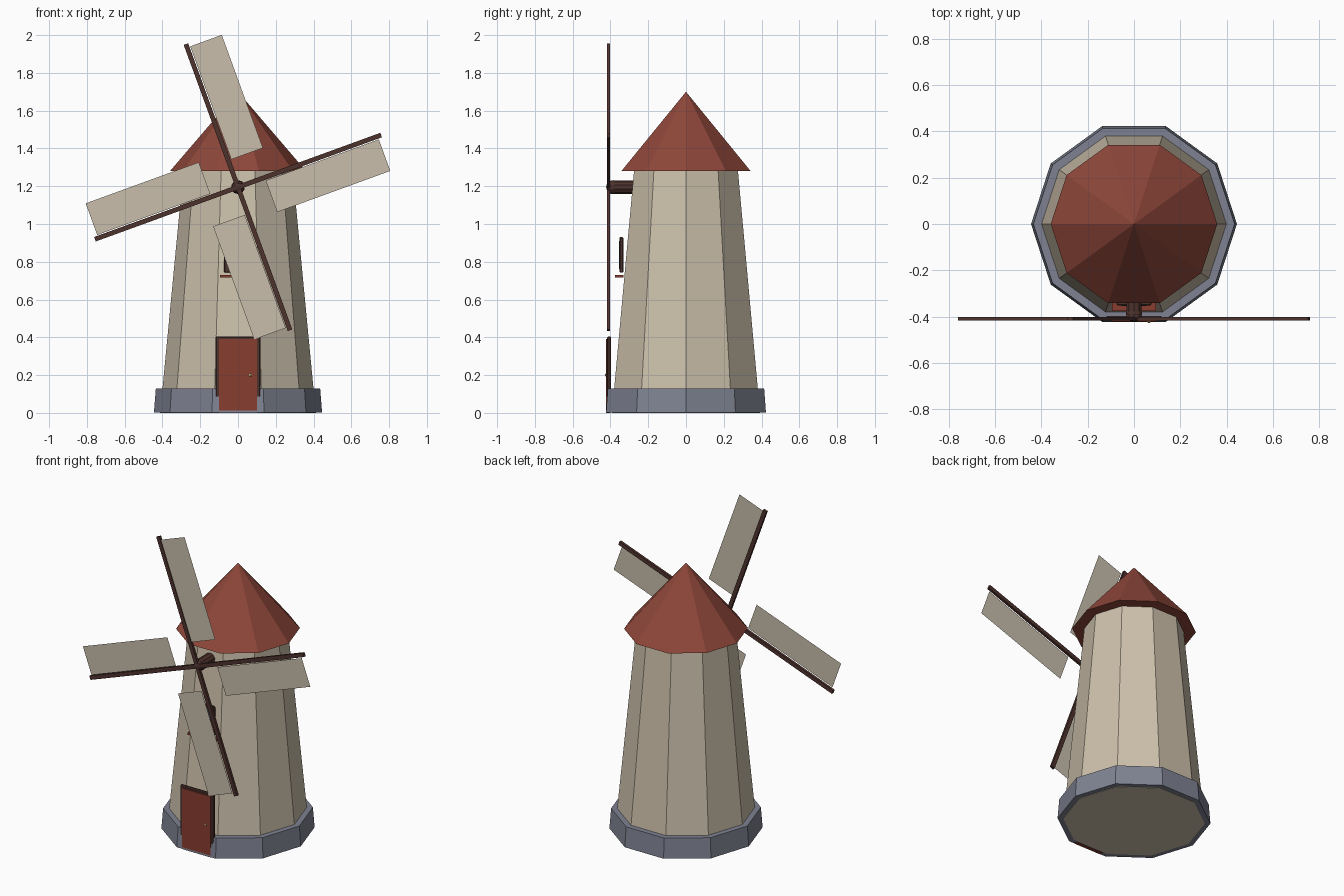
import bpy, math
from mathutils import Matrix, Vector

if "Cube" in bpy.data.objects:
    bpy.data.objects.remove(bpy.data.objects["Cube"])


def mat(name, r, g, b):
    m = bpy.data.materials.new(name)
    m.diffuse_color = (r, g, b, 1)
    m.use_nodes = True
    m.node_tree.nodes["Principled BSDF"].inputs["Base Color"].default_value = m.diffuse_color
    return m


PLASTER = mat("plaster", 0.61, 0.53, 0.41)
CANVAS = mat("canvas", 0.58, 0.51, 0.41)
ROOF = mat("roof_red", 0.27, 0.062, 0.042)
STONE = mat("stone_grey", 0.21, 0.225, 0.285)
WOOD = mat("dark_wood", 0.075, 0.032, 0.026)
DOOR = mat("door_red", 0.25, 0.047, 0.03)
GLASS = mat("dark_glass", 0.05, 0.07, 0.10)
BRASS = mat("brass", 0.58, 0.42, 0.18)


def finish(name, material):
    ob = bpy.context.object
    ob.name = name
    ob.data.materials.append(material)
    return ob


def decagon(name, r1, r2, z1, z2, material):
    """Ten-sided frustum with corners on the x axis."""
    bpy.ops.mesh.primitive_cone_add(vertices=10, radius1=r1, radius2=r2, depth=z2 - z1,
                                    location=(0, 0, (z1 + z2) / 2),
                                    rotation=(0, 0, math.radians(18)))
    return finish(name, material)


def box(name, x, y, z, material, bevel=0):
    """Box from (min, max) ranges, optionally with chamfered edges."""
    bpy.ops.mesh.primitive_cube_add(size=1)
    ob = finish(name, material)
    ob.location = [(a + b) / 2 for a, b in (x, y, z)]
    ob.scale = [b - a for a, b in (x, y, z)]
    bpy.ops.object.transform_apply(location=False, rotation=False, scale=True)
    if bevel:
        mod = ob.modifiers.new("bevel", 'BEVEL')
        mod.width, mod.segments = bevel, 1
    return ob


# Tower body, stone footing and roof
decagon("tower", 0.412, 0.289, 0, 1.285, PLASTER)
decagon("stone_footing", 0.445, 0.435, 0.002, 0.13, STONE)
decagon("roof", 0.36, 0, 1.28, 1.70, ROOF)

# Door
box("door_frame", (-0.12, 0.12), (-0.417, -0.397), (0.05, 0.405), WOOD, 0.005)
box("door", (-0.10, 0.10), (-0.4225, -0.40), (0, 0.39), DOOR)
bpy.ops.mesh.primitive_uv_sphere_add(segments=8, ring_count=6, radius=0.009,
                                     location=(0.065, -0.42, 0.20))
finish("door_knob", BRASS)

# Window
box("window_frame", (-0.075, 0.075), (-0.353, -0.332), (0.742, 0.93), WOOD, 0.005)
box("window_pane", (-0.055, 0.055), (-0.355, -0.345), (0.762, 0.91), GLASS)
box("window_sill", (-0.095, 0.095), (-0.375, -0.332), (0.716, 0.731), DOOR)

# Axle and hub
HUB_Z = 1.195
bpy.ops.mesh.primitive_cylinder_add(vertices=10, radius=0.035, depth=0.19,
                                    location=(0, -0.305, HUB_Z),
                                    rotation=(math.pi / 2, 0, 0))
finish("axle", WOOD)
bpy.ops.mesh.primitive_uv_sphere_add(segments=10, ring_count=6, radius=0.037,
                                     location=(0, -0.386, HUB_Z),
                                     rotation=(math.pi / 2, 0, 0))
finish("hub", WOOD)

# Four arms, each with a thin sail sheet on its clockwise side
for i in range(4):
    turn = Matrix.Translation((0, 0, HUB_Z)) @ Matrix.Rotation(math.radians(90 * i - 20), 4, 'Y')
    arm = box("sail_arm_%d" % (i + 1), (-0.0125, 0.0125), (-0.418, -0.402), (0, 0.806), WOOD)
    arm.matrix_world = turn @ Matrix.Translation(arm.location)
    mesh = bpy.data.meshes.new("sail")
    corners = [(0.017, 0.15), (0.195, 0.15), (0.195, 0.787), (0.017, 0.787)]
    mesh.from_pydata([turn @ Vector((u, -0.419, v)) for u, v in corners], [], [(0, 1, 2, 3)])
    mesh.materials.append(CANVAS)
    sail = bpy.data.objects.new("sail_%d" % (i + 1), mesh)
    bpy.context.collection.objects.link(sail)
